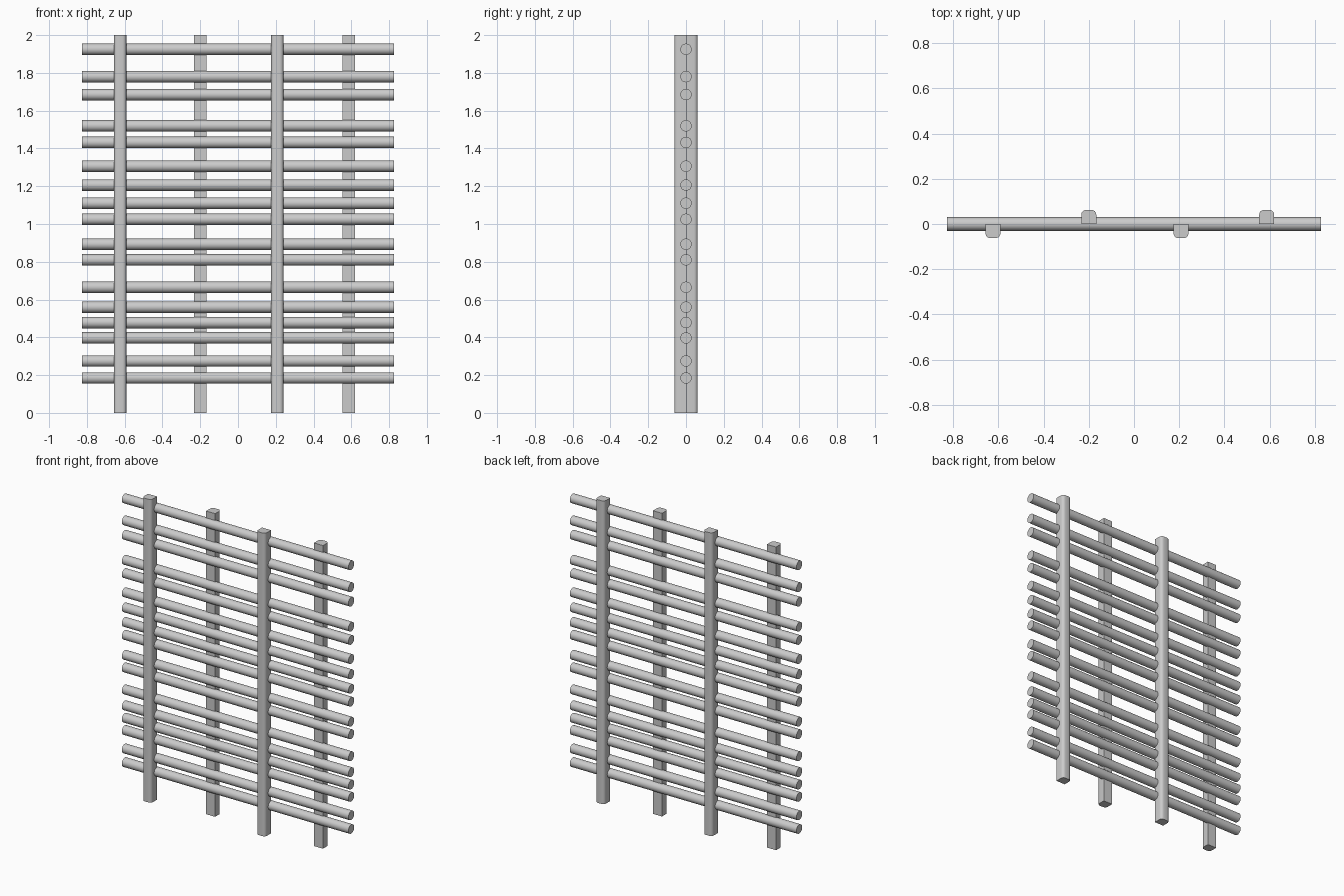
import bpy, bmesh, math
from mathutils import Matrix

if "Cube" in bpy.data.objects:
    bpy.data.objects.remove(bpy.data.objects["Cube"])

RAIL_R, RAIL_LEN = 0.03, 1.654
POST_W, POST_D, CORNER, HEIGHT = 0.066, 0.062, 0.02, 2.0


def finish(name, bm):
    bmesh.ops.recalc_face_normals(bm, faces=bm.faces)
    mesh = bpy.data.meshes.new(name)
    bm.to_mesh(mesh)
    bm.free()
    ob = bpy.data.objects.new(name, mesh)
    bpy.context.collection.objects.link(ob)
    bpy.context.view_layer.objects.active = ob
    ob.select_set(True)
    bpy.ops.object.shade_smooth_by_angle(angle=math.radians(35))
    ob.select_set(False)


def rail(name, z):
    bm = bmesh.new()
    turn = Matrix.Translation((0, 0, z)) @ Matrix.Rotation(math.pi / 2, 4, 'Y')
    bmesh.ops.create_cone(bm, cap_ends=True, segments=24, radius1=RAIL_R,
                          radius2=RAIL_R, depth=RAIL_LEN, matrix=turn)
    finish(name, bm)


def post(name, x, side):
    # square against the rail centre line, rounded on the outer corners
    h = POST_W / 2
    outline = [(-h, 0), (h, 0)]
    for cx, start in ((h - CORNER, 0), (CORNER - h, 90)):
        for i in range(5):
            a = math.radians(start + i * 22.5)
            outline.append((cx + CORNER * math.cos(a),
                            POST_D - CORNER + CORNER * math.sin(a)))
    bm = bmesh.new()
    base = bm.faces.new([bm.verts.new((x + px, side * py, 0)) for px, py in outline])
    top = bmesh.ops.extrude_face_region(bm, geom=[base], use_keep_orig=True)
    verts = [g for g in top['geom'] if isinstance(g, bmesh.types.BMVert)]
    bmesh.ops.translate(bm, verts=verts, vec=(0, 0, HEIGHT))
    finish(name, bm)


# Horizontal round rails, unevenly spaced
heights = [0.185, 0.275, 0.397, 0.478, 0.56, 0.665, 0.81, 0.893, 1.025,
           1.11, 1.206, 1.306, 1.432, 1.52, 1.685, 1.78, 1.925]
for i, z in enumerate(heights):
    rail(f"rail_{i + 1}", z)

# Upright posts, alternating front and back
for i, (x, side) in enumerate([(-0.624, -1), (-0.2, 1), (0.208, -1), (0.587, 1)]):
    post(f"{'front' if side < 0 else 'back'}_post_{i // 2 + 1}", x, side)
